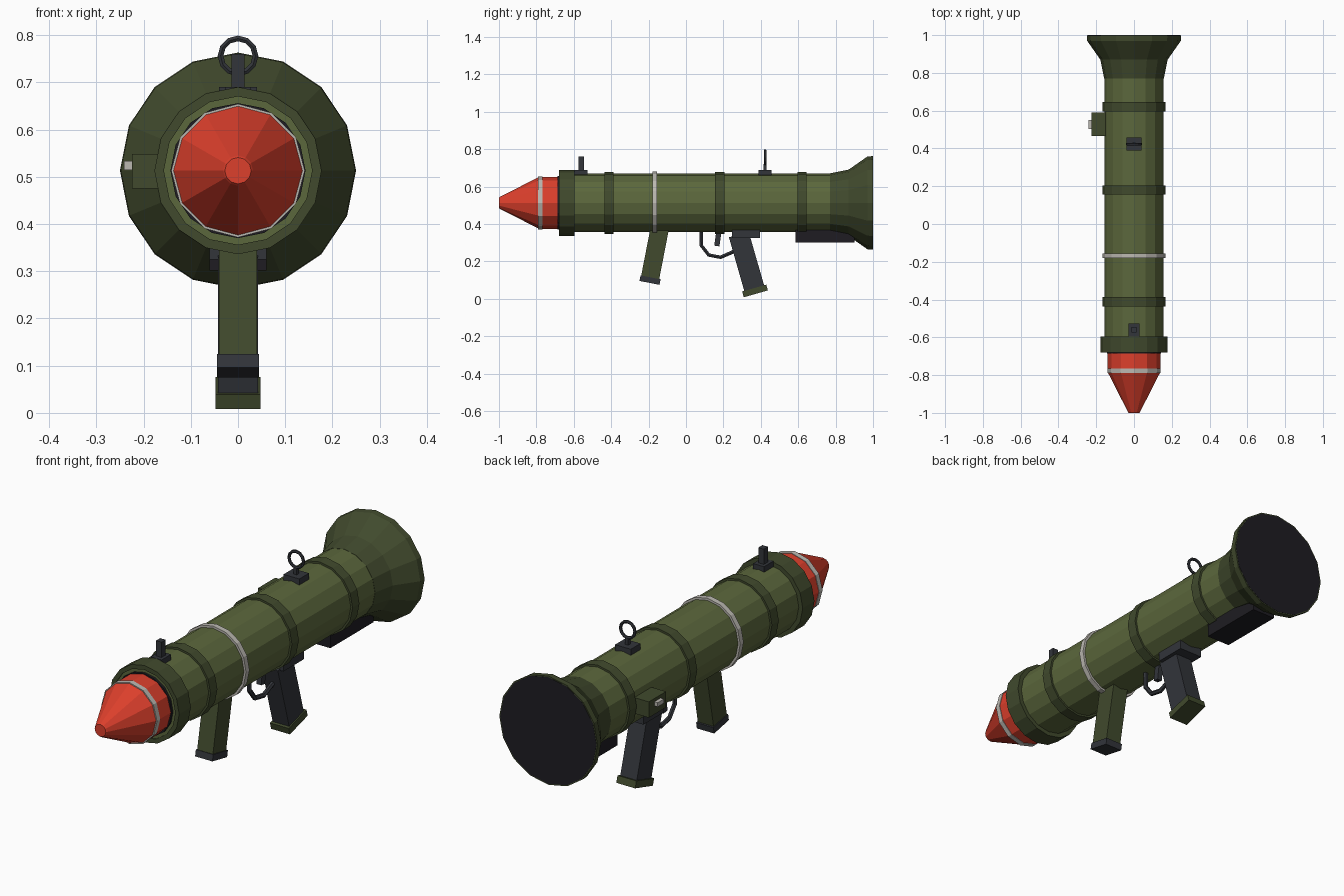
import bpy, bmesh, math
from mathutils import Vector, Matrix

if "Cube" in bpy.data.objects:
    bpy.data.objects.remove(bpy.data.objects["Cube"])

CZ = 0.513  # height of the tube axis


def mat(name, rgb):
    m = bpy.data.materials.new(name)
    m.diffuse_color = (*rgb, 1)
    m.use_nodes = True
    m.node_tree.nodes["Principled BSDF"].inputs["Base Color"].default_value = m.diffuse_color
    return m


GREEN = mat("green", (0.105, 0.135, 0.045))
OLIVE = mat("dark_green", (0.052, 0.068, 0.026))
DARK = mat("gunmetal", (0.032, 0.035, 0.042))
BLACK = mat("black", (0.013, 0.012, 0.016))
RED = mat("red", (0.72, 0.05, 0.025))
LIGHT = mat("light_grey", (0.5, 0.48, 0.44))


def finish(name, bm, material):
    bmesh.ops.recalc_face_normals(bm, faces=bm.faces)
    me = bpy.data.meshes.new(name)
    bm.to_mesh(me)
    bm.free()
    me.materials.append(material)
    ob = bpy.data.objects.new(name, me)
    bpy.context.collection.objects.link(ob)
    return ob


def lathe(name, profile, material, sides=16, closed=False):
    """Revolve (y, radius) points around the tube axis; ends capped unless closed into a ring."""
    bm = bmesh.new()
    rings = []
    for y, r in profile:
        rings.append([bm.verts.new((r * math.cos(2 * math.pi * i / sides), y,
                                    CZ + r * math.sin(2 * math.pi * i / sides)))
                      for i in range(sides)])
    pairs = list(zip(rings, rings[1:]))
    if closed:
        pairs.append((rings[-1], rings[0]))
    else:
        bm.faces.new(rings[0])
        bm.faces.new(rings[-1])
    for a, b in pairs:
        for i in range(sides):
            j = (i + 1) % sides
            bm.faces.new((a[i], a[j], b[j], b[i]))
    return finish(name, bm, material)


def band(name, y0, y1, r, material, inner=0.145, sides=16):
    return lathe(name, [(y0, inner), (y0, r), (y1, r), (y1, inner)], material, sides, True)


def box(name, x, y, z, material, tilt=0):
    """Box from (min, max) ranges, tilted in degrees about x through its centre."""
    c = Vector([(a + b) / 2 for a, b in (x, y, z)])
    s = [b - a for a, b in (x, y, z)]
    bm = bmesh.new()
    bmesh.ops.create_cube(bm, size=1, matrix=Matrix.Translation(c)
                          @ Matrix.Rotation(math.radians(tilt), 4, 'X')
                          @ Matrix.Diagonal((*s, 1)))
    return finish(name, bm, material)


def pipe(name, pts, radius, material, sides=6, cyclic=False):
    """Sweep a round section along points lying in a plane of constant x or y."""
    pts = [Vector(p) for p in pts]
    n = len(pts)
    flat_x = all(abs(p.x - pts[0].x) < 1e-6 for p in pts)
    side = Vector((1, 0, 0)) if flat_x else Vector((0, 1, 0))
    bm = bmesh.new()
    rings = []
    for i, p in enumerate(pts):
        a = pts[(i - 1) % n] if cyclic or i else p
        b = pts[(i + 1) % n] if cyclic or i < n - 1 else p
        up = side.cross((b - a).normalized())
        rings.append([bm.verts.new(p + radius * (side * math.cos(t) + up * math.sin(t)))
                      for t in (2 * math.pi * k / sides for k in range(sides))])
    for i in range(n if cyclic else n - 1):
        a, b = rings[i], rings[(i + 1) % n]
        for k in range(sides):
            m = (k + 1) % sides
            bm.faces.new((a[k], a[m], b[m], b[k]))
    if not cyclic:
        bm.faces.new(rings[0])
        bm.faces.new(rings[-1])
    return finish(name, bm, material)


# Launch tube, muzzle collar and bands
lathe("tube", [(-0.675, 0.157), (0.775, 0.157)], GREEN)
band("muzzle_collar", -0.68, -0.595, 0.177, OLIVE, inner=0.157)
lathe("muzzle_bore", [(-0.67, 0.143), (-0.686, 0.143)], BLACK)
for i, y in enumerate((-0.412, 0.18, 0.62)):
    band(f"band_{i + 1}", y - 0.025, y + 0.025, 0.166, OLIVE)
band("light_band", -0.18, -0.155, 0.167, LIGHT)

# Rear flared exhaust
lathe("exhaust_bell", [(0.77, 0.158), (0.87, 0.178), (0.97, 0.248), (0.999, 0.25)], OLIVE)
lathe("exhaust_opening", [(0.99, 0.245), (1.0, 0.245)], BLACK)

# Rocket
lathe("rocket", [(-0.66, 0.139), (-0.785, 0.139), (-0.995, 0.032), (-1.0, 0.028)], RED, 12)
band("rocket_stripe", -0.79, -0.766, 0.1415, LIGHT, inner=0.12, sides=12)

# Front sight
box("front_sight_base", (-0.028, 0.028), (-0.595, -0.527), (0.655, 0.69), DARK)
box("front_sight_post", (-0.014, 0.014), (-0.575, -0.545), (0.68, 0.76), DARK)

# Rear ring sight
box("rear_sight_base", (-0.04, 0.04), (0.388, 0.458), (0.655, 0.69), DARK)
box("rear_sight_stem", (-0.008, 0.008), (0.415, 0.431), (0.68, 0.72), DARK)
pipe("rear_sight_ring",
     [(0.037 * math.cos(2 * math.pi * i / 12), 0.423, 0.756 + 0.037 * math.sin(2 * math.pi * i / 12))
      for i in range(12)], 0.007, DARK, cyclic=True)

# Front grip
box("front_grip", (-0.04, 0.04), (-0.216, -0.118), (0.10, 0.38), OLIVE, tilt=-11)
box("front_grip_cap", (-0.044, 0.044), (-0.247, -0.138), (0.085, 0.115), DARK, tilt=-11)

# Pistol grip
box("grip_mount", (-0.06, 0.06), (0.245, 0.395), (0.325, 0.375), DARK)
box("pistol_grip", (-0.042, 0.042), (0.27, 0.38), (0.04, 0.35), DARK, tilt=16)
box("pistol_grip_cap", (-0.048, 0.048), (0.302, 0.436), (0.026, 0.058), OLIVE, tilt=16)

# Trigger and guard
box("trigger", (-0.012, 0.012), (0.157, 0.185), (0.282, 0.37), DARK, tilt=-8)
pipe("trigger_guard", [(0, 0.08, 0.37), (0, 0.082, 0.285), (0, 0.122, 0.234),
                       (0, 0.185, 0.222), (0, 0.26, 0.255)], 0.011, DARK)

# Shoulder rest
box("shoulder_rest", (-0.06, 0.06), (0.585, 0.90), (0.302, 0.375), BLACK)

# Side control box and button
box("control_box", (-0.224, -0.14), (0.465, 0.59), (0.475, 0.548), OLIVE)
box("control_button", (-0.241, -0.22), (0.504, 0.55), (0.514, 0.533), LIGHT)
